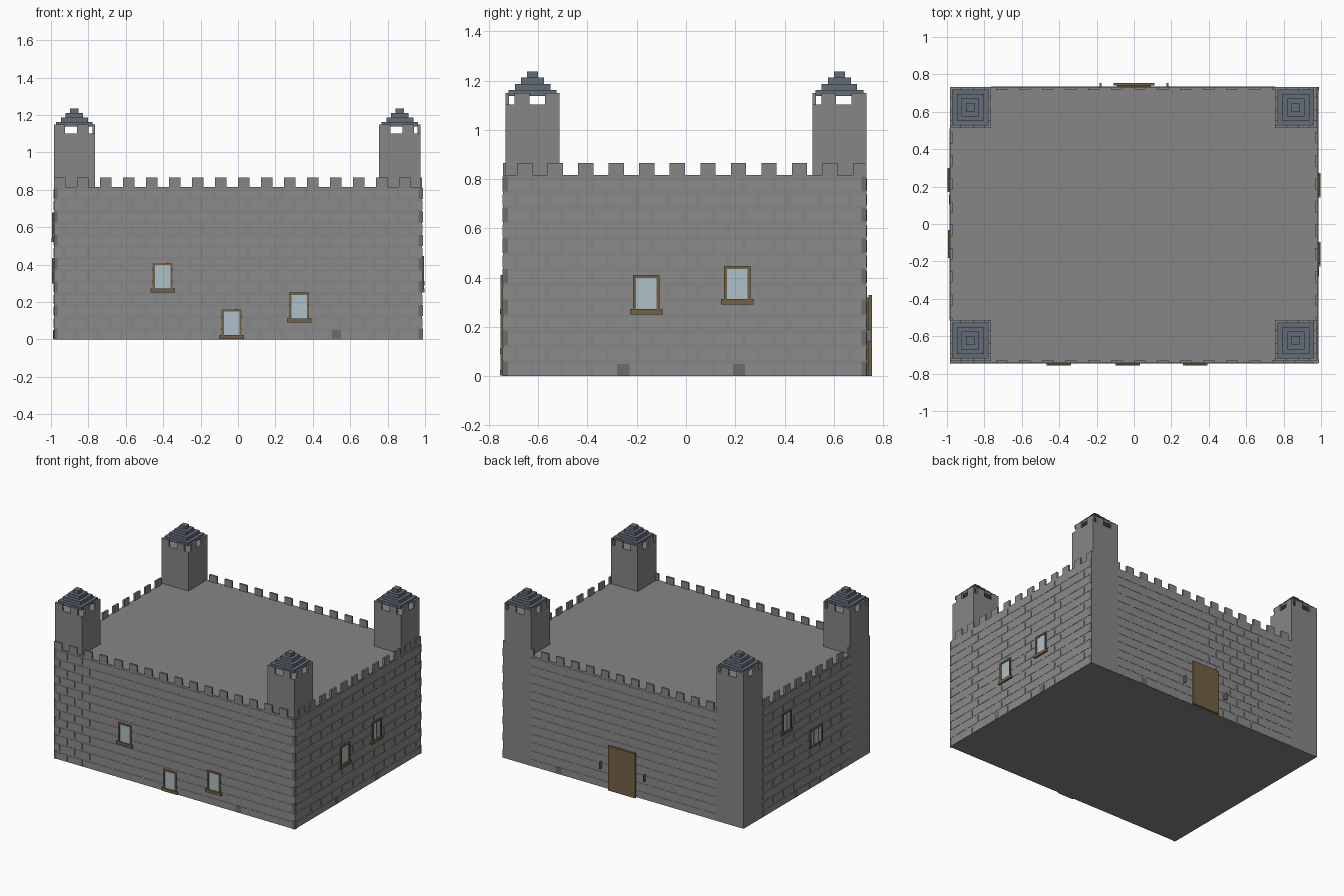
import bpy, bmesh

if "Cube" in bpy.data.objects:
    bpy.data.objects.remove(bpy.data.objects["Cube"])

X0, X1, Y0, Y1, H = -0.985, 0.985, -0.743, 0.733, 0.816


def mat(name, c):
    m = bpy.data.materials.new(name)
    m.diffuse_color = (*c, 1)
    m.use_nodes = True
    m.node_tree.nodes["Principled BSDF"].inputs["Base Color"].default_value = m.diffuse_color
    return m


STONE = mat("stone", (0.24, 0.24, 0.24))
BRICK = mat("brick", (0.26, 0.26, 0.26))
DARK = mat("dark_stone", (0.15, 0.15, 0.15))
SLATE = mat("slate", (0.13, 0.15, 0.19))
WOOD = mat("wood", (0.17, 0.12, 0.06))
GLASS = mat("glass", (0.42, 0.52, 0.58))


def boxes(name, material, items):
    """One object made of axis-aligned boxes (x0, x1, y0, y1, z0, z1)."""
    bm = bmesh.new()
    for x0, x1, y0, y1, z0, z1 in items:
        vs = bmesh.ops.create_cube(bm, size=1)["verts"]
        for v in vs:
            v.co = (x1 if v.co.x > 0 else x0, y1 if v.co.y > 0 else y0,
                    z1 if v.co.z > 0 else z0)
    me = bpy.data.meshes.new(name)
    bm.to_mesh(me)
    bm.free()
    me.materials.append(material)
    ob = bpy.data.objects.new(name, me)
    bpy.context.collection.objects.link(ob)
    return ob


def on_wall(side, u0, u1, d0, d1, z0, z1):
    """Box on a wall: u runs along the wall, d outwards from its face."""
    if side == "front":
        return (u0, u1, Y0 - d1, Y0 - d0, z0, z1)
    if side == "back":
        return (u0, u1, Y1 + d0, Y1 + d1, z0, z1)
    if side == "right":
        return (X1 + d0, X1 + d1, u0, u1, z0, z1)
    return (X0 - d1, X0 - d0, u0, u1, z0, z1)


# Main block
boxes("keep", STONE, [(X0, X1, Y0, Y1, 0, H)])

# Brick facing; back and left walls stop at the corner towers
spans = {"front": (X0, X1), "right": (Y0, Y1), "back": (-0.765, 0.755), "left": (-0.515, 0.51)}
ROW, PERIOD = 0.0627, 0.123
for side, (a, b) in spans.items():
    courses = []
    for r in range(13):
        u = a - (r % 2) * PERIOD / 2
        while u < b:
            lo, hi = max(a, u), min(b, u + 0.108)
            if hi - lo > 0.01:
                courses.append(on_wall(side, lo, hi, -0.004, 0.002, r * ROW + 0.002, r * ROW + 0.05))
            u += PERIOD
    boxes(side + "_bricks", BRICK, courses)

# Corner quoins on the front and right walls
quoins = []
for k in range(7):
    z = 0.06 + k * 0.125 - 0.06
    quoins += [on_wall("front", X0, X0 + 0.02, -0.004, 0.003, z, z + 0.06),
               on_wall("front", X1 - 0.02, X1, -0.004, 0.003, z, z + 0.06),
               on_wall("right", Y0, Y0 + 0.02, -0.004, 0.003, z, z + 0.06),
               on_wall("right", Y1 - 0.02, Y1, -0.004, 0.003, z, z + 0.06)]
boxes("quoins", DARK, quoins)

# Wall battlements
for side in ("front", "back"):
    boxes(side + "_battlements", STONE,
          [on_wall(side, X0 + 0.123 * k, X0 + 0.123 * k + 0.062, -0.014, 0, H, 0.866) for k in range(16)])
for side in ("left", "right"):
    boxes(side + "_battlements", STONE,
          [on_wall(side, -0.686 + 0.124 * k, min(Y1, -0.624 + 0.124 * k), -0.014, 0, H, 0.866)
           for k in range(12)])

# Corner towers with small battlements and stepped roofs
T, TOP = 0.22, 1.102
for name, x, y in (("front_left", X0, -0.733), ("front_right", 0.755, -0.733),
                   ("back_left", X0, 0.513), ("back_right", 0.755, 0.513)):
    boxes(name + "_tower", STONE, [(x, x + T, y, y + T, 0, TOP)])
    teeth = []
    for d in (0, T - 0.014):
        for s in (0, 0.125):
            teeth.append((x + s, x + s + 0.06, y + d, y + d + 0.014, TOP, 1.15))
        for s in (0.037, 0.16):
            teeth.append((x + d, x + d + 0.014, y + s, y + s + 0.06, TOP, 1.15))
    boxes(name + "_tower_battlements", STONE, teeth)
    cx, cy = x + T / 2, y + T / 2
    boxes(name + "_roof", SLATE,
          [(cx - w, cx + w, cy - w, cy + w, 1.138 + 0.0245 * i, 1.138 + 0.0245 * (i + 1))
           for i, w in enumerate((0.097, 0.072, 0.047, 0.023))])


def window(name, side, u0, u1, z0, z1, bars=1, sill=True):
    f = 0.012
    frame = [on_wall(side, u0, u0 + f, -0.002, 0.01, z0, z1),
             on_wall(side, u1 - f, u1, -0.002, 0.01, z0, z1),
             on_wall(side, u0, u1, -0.002, 0.01, z1 - f, z1),
             on_wall(side, u0, u1, -0.002, 0.01, z0, z0 + f)]
    if sill:
        frame.append(on_wall(side, u0 - 0.012, u1 + 0.012, -0.002, 0.013, z0, z0 + 0.022))
    boxes(name + "_frame", WOOD, frame)
    boxes(name + "_glass", GLASS, [on_wall(side, u0 + f, u1 - f, -0.002, 0.004, z0 + f, z1 - f)])
    if bars:
        step, w = (u1 - u0) / (bars + 1), 0.002 * bars
        boxes(name + "_bars", WOOD if bars > 1 else GLASS,
              [on_wall(side, u0 + step * i - w, u0 + step * i + w, 0, 0.007, z0 + f, z1 - f)
               for i in range(1, bars + 1)])


window("front_window_left", "front", -0.457, -0.35, 0.25, 0.41)
window("front_window_middle", "front", -0.087, 0.02, 0.003, 0.163, 0)
window("front_window_right", "front", 0.273, 0.38, 0.09, 0.25)
window("right_window_front", "right", -0.215, -0.108, 0.25, 0.41, 0)
window("right_window_back", "right", 0.155, 0.262, 0.29, 0.447)
window("left_window_back", "left", 0.182, 0.288, 0.52, 0.68)
window("left_window_front", "left", -0.183, -0.033, 0.30, 0.435, 2, False)

# Door: panel, lintel and side posts
boxes("door", WOOD, [on_wall("back", -0.11, 0.11, 0.008, 0.022, 0.0, 0.33)])
boxes("door_frame", WOOD, [on_wall("back", -0.09, 0.09, -0.002, 0.009, 0, 0.32)])

# Torches beside the door
boxes("torches", DARK, [on_wall("back", s * 0.18 - 0.005, s * 0.18 + 0.005, 0, 0.022, 0.14, 0.19)
                        for s in (-1, 1)])

# Vent blocks at the foot of the walls
boxes("vents", DARK, [on_wall(s, u - 0.025, u + 0.025, -0.004, 0.003, 0.002, 0.05)
                      for s, u in (("front", 0.527), ("right", -0.255), ("right", 0.215),
                                   ("back", 0.53), ("left", 0.13))])
